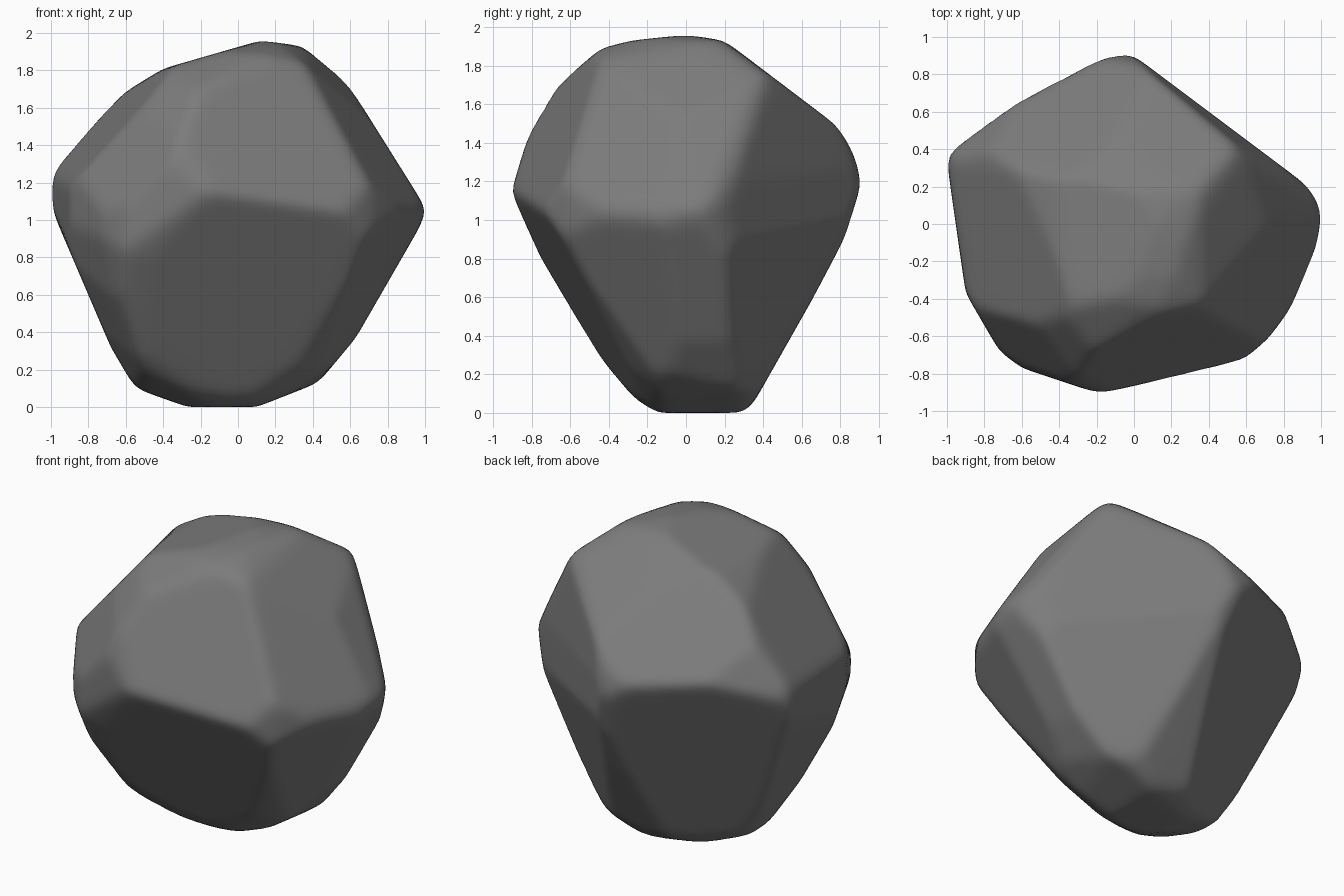
import bpy
import bmesh
from math import sin, cos, radians
from mathutils import Vector

# Remove the default cube
default_cube = bpy.data.objects.get("Cube")
if default_cube:
    bpy.data.objects.remove(default_cube, do_unlink=True)

# The boulder is a block of stone chipped by flat cuts.
# Each cut is stored as (outward normal, distance from the centre).
cuts = []


def add_chip(normal, distance):
    """Add one flat facet."""
    direction = Vector(normal)
    length = direction.length
    cuts.append((direction / length, distance / length))


def add_profile(azimuth, elevation, points):
    """Trim the stone along a counter-clockwise profile, in hundredths."""
    a, e = radians(azimuth), radians(elevation)
    right = Vector((cos(a), sin(a), 0))
    up = Vector((-sin(a) * sin(e), cos(a) * sin(e), cos(e)))
    for start, end in zip(points, points[1:] + points[:1]):
        edge_x, edge_y = end[0] - start[0], end[1] - start[1]
        normal = (right * edge_y - up * edge_x).normalized()
        corner = (right * start[0] + up * start[1]) / 100
        add_chip(normal, normal.dot(corner))


# Front profile
add_profile(0, 0, [
    (-27, -98), (10, -98), (43, -85), (63, -61), (97, -2), (101, 7), (97, 14),
    (60, 73), (46, 87), (35, 95), (12, 98), (-40, 83), (-63, 69), (-98, 29),
    (-101, 11), (-68, -66), (-55, -88)])

# Side profile
add_profile(90, 0, [
    (-17, -98), (30, -98), (35, -93), (65, -40), (82, -8), (91, 20), (88, 33),
    (82, 48), (20, 95), (0, 98), (-28, 95), (-44, 91), (-72, 68), (-79, 55),
    (-91, 16), (-75, -18), (-43, -72), (-25, -93)])

# Plan profile
add_profile(0, 90, [
    (-18, -91), (2, -89), (56, -75), (72, -61), (84, -45), (97, -14), (101, 4),
    (98, 13), (92, 21), (0, 90), (-10, 92), (-90, 58), (-101, 40), (-90, -37),
    (-72, -68), (-60, -77)])

# Slanted profile along the front right diagonal
add_profile(35, 25, [
    (-5, -95), (17, -93), (49, -79), (73, -58), (84, -32), (88, -9), (73, 65),
    (70, 71), (31, 87), (-5, 95), (-20, 95), (-33, 90), (-95, 28), (-99, 7),
    (-99, -11), (-88, -39), (-66, -68), (-40, -84)])

# Slanted profile along the back left diagonal
add_profile(215, 25, [
    (8, -101), (38, -98), (49, -89), (68, -64), (87, -32), (99, 2), (99, 10),
    (73, 62), (57, 82), (17, 101), (-4, 101), (-41, 89), (-62, 76), (-69, 68),
    (-88, 28), (-83, -11), (-74, -54), (-53, -78), (-26, -97)])

# Slanted profile along the back right diagonal, tipped underneath
add_profile(145, -25, [
    (2, -98), (39, -95), (51, -89), (69, -66), (81, -50), (108, -4), (102, 13),
    (77, 60), (60, 70), (-10, 101), (-18, 101), (-27, 95), (-59, 67),
    (-89, 31), (-95, 10), (-95, -11), (-43, -70), (-19, -89)])

# Broad facets of the front: lower, upper, upper right and lower right flank
add_chip((0.13, -0.85, -0.51), 0.67)
add_chip((0.27, -0.87, 0.41), 0.825)
add_chip((0.8, -0.3, 0.52), 0.86)
add_chip((0.785, -0.37, -0.5), 0.81)

# Broad facets of the back: top, underside, right flank and its underside
add_chip((-0.28, 0.66, 0.69), 0.845)
add_chip((-0.46, 0.8, -0.38), 0.69)
add_chip((0.6, 0.79, 0.1), 0.74)
add_chip((0.55, 0.79, -0.28), 0.7)

# Dense ball pulled in to the nearest cut in every direction
bm = bmesh.new()
bmesh.ops.create_icosphere(bm, subdivisions=6, radius=1)
for vert in bm.verts:
    ray = vert.co.normalized()
    nearest = max(normal.dot(ray) / distance for normal, distance in cuts)
    vert.co = ray / nearest

# Wear the edges down a little
for _ in range(3):
    bmesh.ops.smooth_vert(bm, verts=bm.verts, factor=0.5, use_axis_x=True,
                          use_axis_y=True, use_axis_z=True)

# Rest the stone on the ground
lowest = min(vert.co.z for vert in bm.verts)
bmesh.ops.translate(bm, verts=bm.verts, vec=(0, 0, -lowest))
for face in bm.faces:
    face.smooth = True

mesh = bpy.data.meshes.new("boulder")
bm.to_mesh(mesh)
bm.free()
boulder = bpy.data.objects.new("boulder", mesh)
bpy.context.collection.objects.link(boulder)

# Stone colour
stone = bpy.data.materials.new("grey stone")
stone.use_nodes = True
colour = (0.2, 0.2, 0.2, 1)
stone.diffuse_color = colour
shader = stone.node_tree.nodes["Principled BSDF"]
shader.inputs["Base Color"].default_value = colour
mesh.materials.append(stone)
